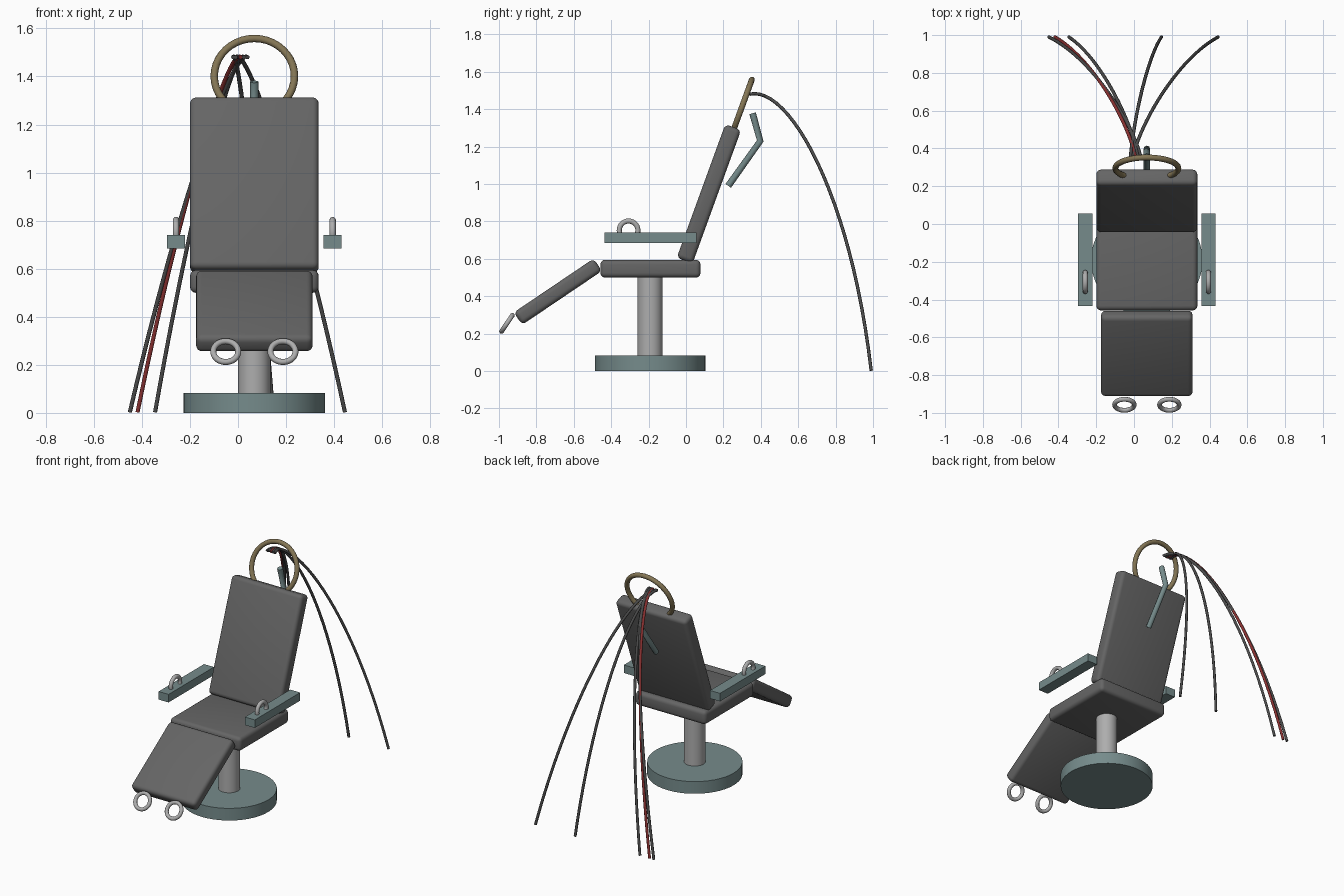
import bpy, math
from mathutils import Vector

if "Cube" in bpy.data.objects:
    bpy.data.objects.remove(bpy.data.objects["Cube"])

CX = 0.068  # centre line of the chair


def material(name, rgb):
    m = bpy.data.materials.new(name)
    m.diffuse_color = (*rgb, 1)
    m.use_nodes = True
    m.node_tree.nodes["Principled BSDF"].inputs["Base Color"].default_value = m.diffuse_color
    return m


PAD = material("dark_padding", (0.13, 0.13, 0.13))
TEAL = material("teal_paint", (0.18, 0.26, 0.26))
STEEL = material("steel", (0.42, 0.42, 0.42))
BRASS = material("brass", (0.23, 0.18, 0.09))
BLACK = material("black_rubber", (0.07, 0.07, 0.07))
RED = material("red_rubber", (0.25, 0.03, 0.03))


def finish(name, mat, smooth=True):
    o = bpy.context.object
    o.name = name
    o.data.materials.append(mat)
    if smooth:
        bpy.ops.object.shade_smooth_by_angle(angle=math.radians(35))
    return o


def box(name, loc, size, mat, tilt=0, bevel=0):
    bpy.ops.mesh.primitive_cube_add(size=1, location=loc)
    o = bpy.context.object
    o.scale = size
    bpy.ops.object.transform_apply(location=False, rotation=False, scale=True)
    o.rotation_euler.x = math.radians(tilt)
    if bevel:
        b = o.modifiers.new("rounding", 'BEVEL')
        b.width, b.segments = bevel, 4
        bpy.ops.object.modifier_apply(modifier=b.name)
    return finish(name, mat, bool(bevel))


def cylinder(name, loc, r, h, mat):
    bpy.ops.mesh.primitive_cylinder_add(vertices=48, radius=r, depth=h, location=loc)
    return finish(name, mat)


def ring(name, loc, major, minor, rot, mat):
    bpy.ops.mesh.primitive_torus_add(location=loc, major_radius=major, minor_radius=minor,
                                     major_segments=40, minor_segments=12,
                                     rotation=[math.radians(a) for a in rot])
    return finish(name, mat)


def tube(name, pts, r, mat, bezier=False):
    c = bpy.data.curves.new(name, 'CURVE')
    c.dimensions = '3D'
    c.bevel_depth, c.bevel_resolution, c.use_fill_caps = r, 2, True
    c.resolution_u = 24
    if bezier:  # pts: start, first handle, second handle, end
        s = c.splines.new('BEZIER')
        s.bezier_points.add(1)
        p = [Vector(v) for v in pts]
        for bp, co, left, right in ((s.bezier_points[0], p[0], 2 * p[0] - p[1], p[1]),
                                    (s.bezier_points[1], p[3], p[2], 2 * p[3] - p[2])):
            bp.handle_left_type = bp.handle_right_type = 'FREE'
            bp.co, bp.handle_left, bp.handle_right = co, left, right
    else:
        s = c.splines.new('POLY')
        s.points.add(len(pts) - 1)
        for sp, v in zip(s.points, pts):
            sp.co = (*v, 1)
    c.materials.append(mat)
    o = bpy.data.objects.new(name, c)
    bpy.context.collection.objects.link(o)
    return o


# base and pedestal
cylinder("base_disc", (CX, -0.192, 0.0415), 0.295, 0.083, TEAL)
cylinder("pedestal", (CX, -0.192, 0.295), 0.067, 0.43, STEEL)

# padded cushions
box("seat", (CX, -0.19, 0.547), (0.535, 0.535, 0.095), PAD, 0, 0.025)
box("backrest", (CX, 0.1225, 0.947), (0.535, 0.09, 0.76), PAD, -20, 0.025)
box("leg_rest", (CX, -0.685, 0.424), (0.485, 0.515, 0.08), PAD, 34, 0.025)

# armrests with wrist cuffs, ankle cuffs
for side, s in (("left", -1), ("right", 1)):
    x = CX + s * 0.326
    box(side + "_armrest", (x, -0.19, 0.7125), (0.075, 0.49, 0.055), TEAL)
    ring(side + "_wrist_cuff", (x, -0.307, 0.752), 0.05, 0.0135, (0, 90, 0), STEEL)
    ring(side + "_ankle_cuff", (CX + s * 0.119, -0.957, 0.255), 0.052, 0.0125, (56, 0, 0), STEEL)

# head ring and the bent bracket behind the backrest
ring("head_ring", (CX, 0.295, 1.401), 0.167, 0.0155, (70, 0, 0), BRASS)
tube("rear_bracket", [(CX, 0.226, 0.99), (CX, 0.397, 1.23), (CX, 0.356, 1.378)], 0.018, TEAL)

# cables falling to the floor behind: start x, end x
cables = [(-0.01, 0.445, BLACK), (-0.02, 0.145, BLACK), (0.012, -0.418, RED),
          (0.025, -0.345, BLACK), (0.04, -0.45, BLACK)]
for i, (a, b, mat) in enumerate(cables):
    d = b - a
    tube(f"cable_{i + 1}", [(a, 0.34, 1.48), (a + 0.1 * d, 0.55, 1.53),
                            (a + 0.55 * d, 0.88, 0.95), (b, 0.99, 0.003)], 0.009, mat, True)
